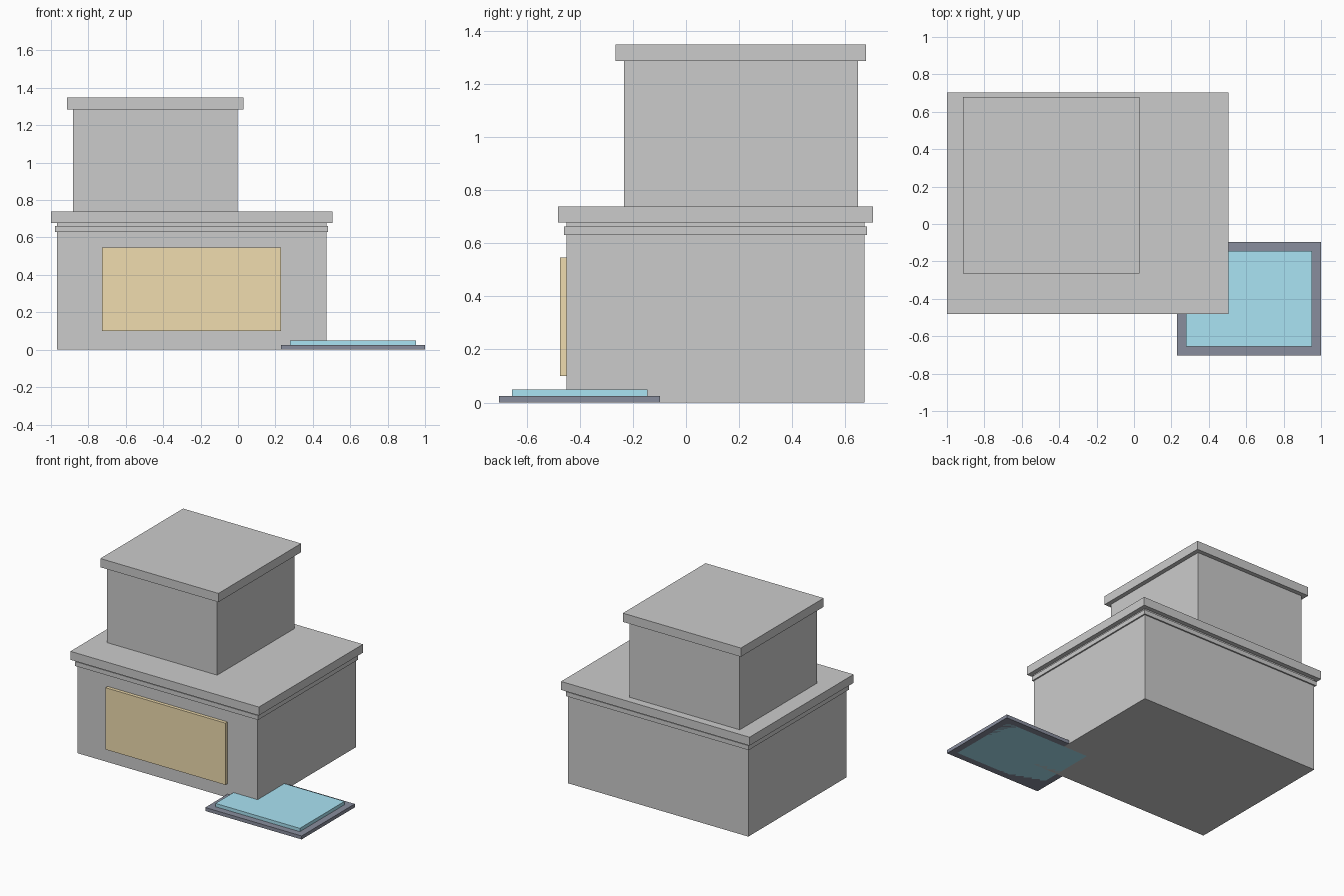
import bpy
import bmesh
from mathutils import Vector

if "Cube" in bpy.data.objects:
    bpy.data.objects.remove(bpy.data.objects["Cube"])


def material(name, rgb):
    m = bpy.data.materials.new(name)
    m.diffuse_color = (*rgb, 1)
    m.use_nodes = True
    m.node_tree.nodes["Principled BSDF"].inputs["Base Color"].default_value = m.diffuse_color
    return m


def box(name, x, y, z, grow=0.0, mat=None):
    """Box from axis ranges; grow widens the footprint on all four sides."""
    lo = Vector((x[0] - grow, y[0] - grow, z[0]))
    hi = Vector((x[1] + grow, y[1] + grow, z[1]))
    bm = bmesh.new()
    bmesh.ops.create_cube(bm, size=1)
    bmesh.ops.scale(bm, vec=hi - lo, verts=bm.verts)
    bmesh.ops.translate(bm, vec=(lo + hi) / 2, verts=bm.verts)
    me = bpy.data.meshes.new(name)
    bm.to_mesh(me)
    bm.free()
    ob = bpy.data.objects.new(name, me)
    bpy.context.collection.objects.link(ob)
    if mat:
        me.materials.append(mat)
    return ob


glass = material("warm_glass", (0.87, 0.72, 0.43))
water = material("water", (0.40, 0.77, 0.90))
stone = material("dark_stone", (0.25, 0.27, 0.34))

# Ground floor with trim band and overhanging roof slab
gx, gy = (-0.968, 0.472), (-0.45, 0.672)
box("ground_floor", gx, gy, (0, 0.677))
box("trim_band", gx, gy, (0.63, 0.662), grow=0.01)
box("lower_roof", gx, gy, (0.677, 0.738), grow=0.032)

# Upper floor with its own roof slab
ux, uy = (-0.882, -0.002), (-0.234, 0.647)
box("upper_floor", ux, uy, (0.738, 1.285))
box("upper_roof", ux, uy, (1.285, 1.348), grow=0.031)

# Large front window
box("front_window", (-0.727, 0.231), (-0.474, -0.45), (0.1, 0.546), mat=glass)

# Pool at the front right corner
px, py = (0.231, 1.0), (-0.703, -0.097)
box("pool_surround", px, py, (0, 0.025), mat=stone)
box("pool_water", px, py, (0, 0.049), grow=-0.048, mat=water)
